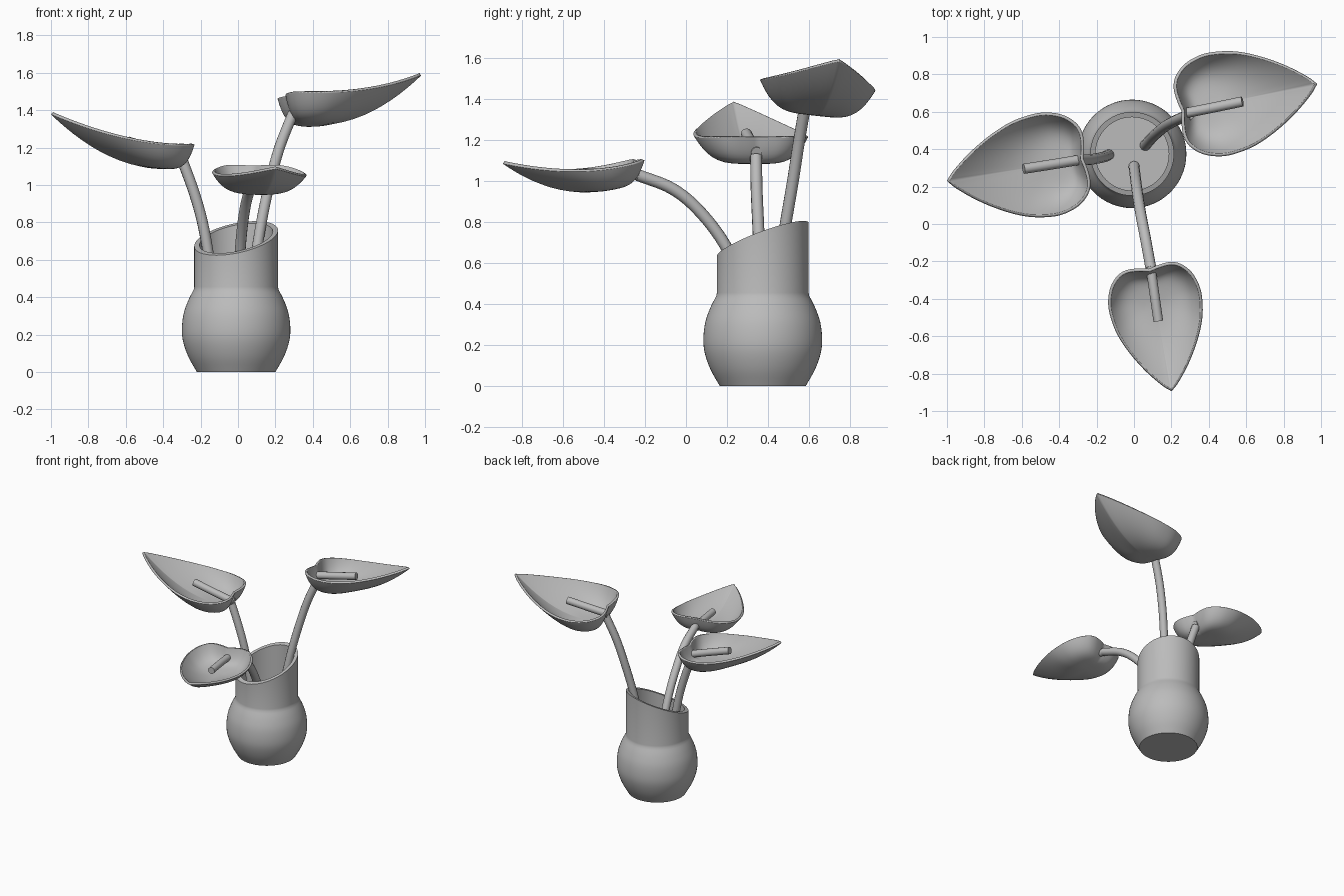
import bpy, bmesh, math
from mathutils import Vector

cube = bpy.data.objects.get("Cube")
if cube:
    bpy.data.objects.remove(cube, do_unlink=True)

grey = bpy.data.materials.new("plain_grey")
grey.use_nodes = True
GREY = (0.5, 0.5, 0.5, 1)
grey.diffuse_color = GREY
grey.node_tree.nodes["Principled BSDF"].inputs["Base Color"].default_value = GREY


def activate(obj):
    bpy.ops.object.select_all(action="DESELECT")
    obj.select_set(True)
    bpy.context.view_layer.objects.active = obj


def finish(name, bm, angle=40):
    bmesh.ops.recalc_face_normals(bm, faces=bm.faces)
    mesh = bpy.data.meshes.new(name)
    bm.to_mesh(mesh)
    bm.free()
    obj = bpy.data.objects.new(name, mesh)
    bpy.context.collection.objects.link(obj)
    mesh.materials.append(grey)
    activate(obj)
    bpy.ops.object.shade_smooth_by_angle(angle=math.radians(angle))
    return obj


def smooth_path(pts, steps):
    """Catmull-Rom curve through 2D or 3D points."""
    pts = [Vector(p) for p in pts]
    ext = [2 * pts[0] - pts[1]] + pts + [2 * pts[-1] - pts[-2]]
    out = []
    for a, b, c, d in zip(ext, ext[1:], ext[2:], ext[3:]):
        for i in range(steps):
            t = i / steps
            out.append(b + (c - a) * t / 2 + (2 * a - 5 * b + 4 * c - d) * t * t / 2
                       + (3 * b - a - 3 * c + d) * t ** 3 / 2)
    return out + [pts[-1]]


# Vase: lathed ball and neck with a slanted mouth
CX, CY, FLOOR = -0.01, 0.375, 0.44
SEGMENTS = 64


def mouth_height(x, y):
    return 0.715 + 0.36 * (y - CY) + 0.19 * (x - CX)


ball = smooth_path([(0.21, 0), (0.255, 0.08), (0.283, 0.16), (0.29, 0.23),
                    (0.281, 0.31), (0.257, 0.38), (0.227, FLOOR)], 4)
profile = [(r, z) for r, z in ball] + [(0.224, 0.455), (0.224, None), (0.196, None), (0.196, FLOOR)]
bm = bmesh.new()
rings = []
for r, z in profile:
    ring = []
    for i in range(SEGMENTS):
        a = math.tau * i / SEGMENTS
        x, y = CX + r * math.cos(a), CY + r * math.sin(a)
        ring.append(bm.verts.new((x, y, mouth_height(x, y) if z is None else z)))
    rings.append(ring)
for lower, upper in zip(rings, rings[1:]):
    for i in range(SEGMENTS):
        j = (i + 1) % SEGMENTS
        bm.faces.new((lower[i], lower[j], upper[j], upper[i]))
bm.faces.new(rings[0])
bm.faces.new(rings[-1])
finish("vase", bm)

# Heart-shaped half outline of a petal, from the base notch to the tip
LENGTH = 0.745
half = smooth_path([(0.005, 0), (-0.008, 0.06), (-0.012, 0.13), (0.01, 0.19), (0.07, 0.245),
                    (0.16, 0.276), (0.25, 0.277), (0.36, 0.255), (0.48, 0.203),
                    (0.6, 0.13), (0.7, 0.05), (LENGTH, 0)], 4)
outline = [(u, v) for u, v in half] + [(u, -v) for u, v in reversed(half[1:-1])]


def petal(name, base, direction, scale, depth, pitch, roll):
    """Dished petal; pitch and roll are height slopes along and across it."""
    along = Vector(direction).normalized()
    across = Vector((-along.y, along.x))
    mid = 0.19
    bm = bmesh.new()

    def vert(u, v, drop):
        p = Vector(base[:2]) + (along * u + across * v) * scale
        z = base[2] + scale * (0.2 * (u / LENGTH) ** 2 + pitch * u + roll * v) - drop
        return bm.verts.new((p.x, p.y, z))

    count = len(outline)
    rings = []
    for k in range(1, 15):
        r = math.sin(math.pi / 2 * k / 14)
        ring = []
        for u, v in outline:
            power = 4 - 2 * (u - mid) / math.hypot(u - mid, v)
            ring.append(vert(mid + (u - mid) * r, v * r, depth * (1 - r ** power)))
        rings.append(ring)
    centre = vert(mid, 0, depth)
    for i in range(count):
        j = (i + 1) % count
        bm.faces.new((centre, rings[0][i], rings[0][j]))
        for inner, outer in zip(rings, rings[1:]):
            bm.faces.new((inner[i], outer[i], outer[j], inner[j]))
    # Thicken upwards so the measured face is the underside
    obj = finish(name, bm, 50)
    up = sum(p.normal.z for p in obj.data.polygons) > 0
    shell = obj.modifiers.new("shell", "SOLIDIFY")
    shell.thickness = 0.016
    shell.offset = 1 if up else -1
    return obj


petal("right_petal", (-0.265, 0.35, 1.215), (-0.987, -0.16), 1, 0.13, -0.05, 0)
petal("left_petal", (0.25, 0.6, 1.475), (0.98, 0.2), 1, 0.145, -0.12, -0.11)
petal("front_petal", (0.08, -0.235, 1.10), (0.18, -0.98), 0.9, 0.11, -0.29, 0)


# Stems, each running on into the spike inside its petal
def rod(name, pts, radius):
    curve = bpy.data.curves.new(name, "CURVE")
    curve.dimensions = "3D"
    curve.bevel_depth = radius
    curve.bevel_resolution = 4
    curve.use_fill_caps = True
    path = smooth_path(pts, 6)
    spline = curve.splines.new("POLY")
    spline.points.add(len(path) - 1)
    for point, p in zip(spline.points, path):
        point.co = (*p, 1)
    obj = bpy.data.objects.new(name, curve)
    bpy.context.collection.objects.link(obj)
    curve.materials.append(grey)
    activate(obj)
    bpy.ops.object.convert(target="MESH")
    bpy.ops.object.shade_smooth_by_angle(angle=math.radians(40))


rod("right_stem", [(-0.135, 0.37, FLOOR), (-0.157, 0.36, 0.62), (-0.19, 0.352, 0.8),
                   (-0.235, 0.345, 0.96), (-0.295, 0.342, 1.125)], 0.029)
rod("right_spike", [(-0.28, 0.345, 1.14), (-0.43, 0.32, 1.185), (-0.59, 0.295, 1.232)], 0.027)
rod("left_stem", [(0.06, 0.42, FLOOR), (0.095, 0.46, 0.62), (0.125, 0.488, 0.8),
                  (0.167, 0.522, 1.0), (0.222, 0.553, 1.2), (0.295, 0.585, 1.385)], 0.029)
rod("left_spike", [(0.27, 0.592, 1.405), (0.43, 0.624, 1.43), (0.58, 0.655, 1.455)], 0.027)
rod("front_stem", [(0.0, 0.31, FLOOR), (0.015, 0.19, 0.69), (0.035, 0.06, 0.86),
                   (0.06, -0.07, 0.965), (0.09, -0.235, 1.03)], 0.029)
rod("front_spike", [(0.088, -0.225, 1.03), (0.11, -0.38, 1.035), (0.13, -0.52, 1.035)], 0.026)
